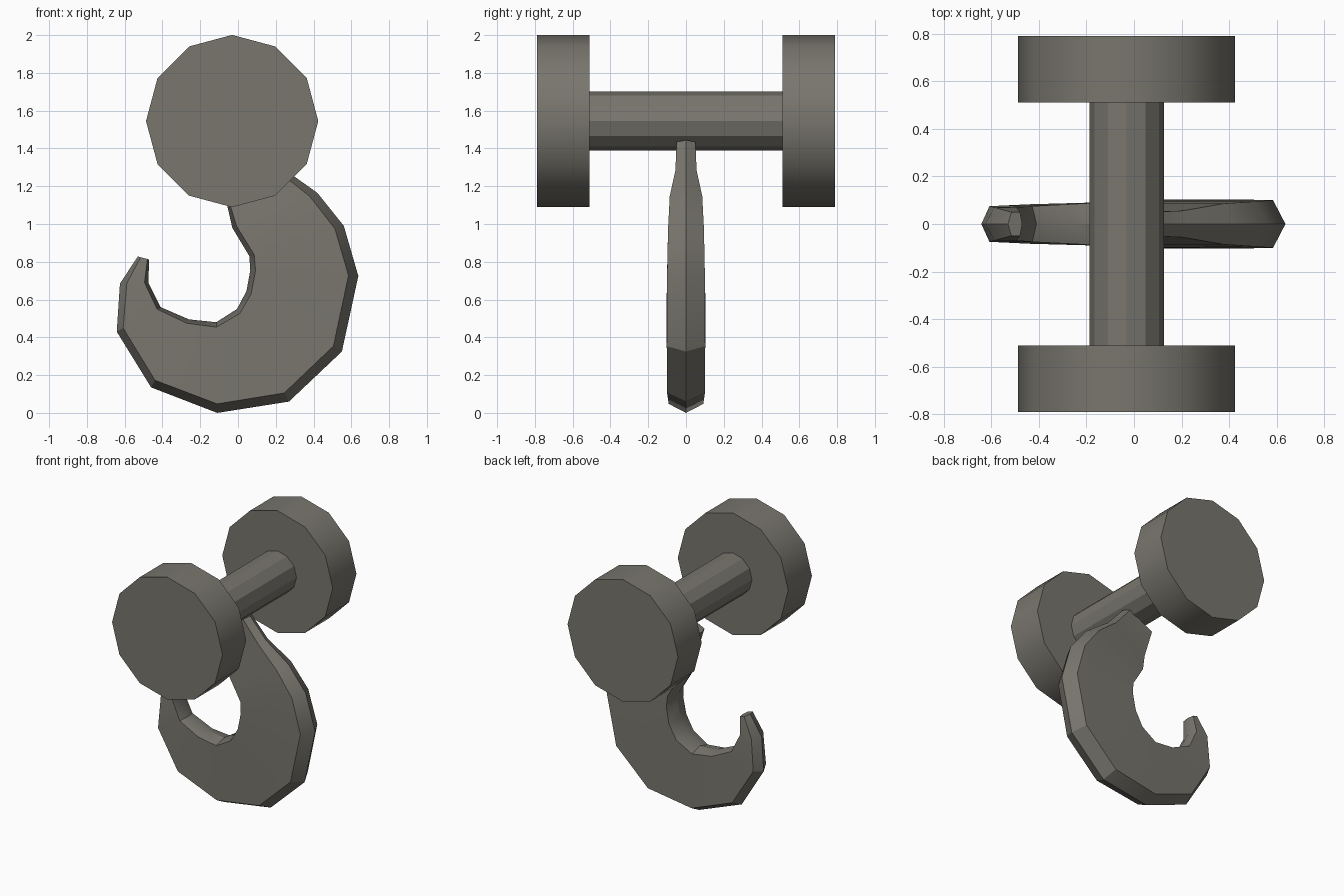
import bpy, bmesh, math
from mathutils import Vector

if "Cube" in bpy.data.objects:
    bpy.data.objects.remove(bpy.data.objects["Cube"])

metal = bpy.data.materials.new("grey_metal")
metal.diffuse_color = (0.19, 0.18, 0.155, 1)
metal.use_nodes = True
metal.node_tree.nodes["Principled BSDF"].inputs["Base Color"].default_value = metal.diffuse_color

AXIS_X, AXIS_Z = -0.031, 1.545


def finish(bm, name, smooth_angle=None):
    """Turn a bmesh into a named, coloured object."""
    bmesh.ops.recalc_face_normals(bm, faces=bm.faces)
    mesh = bpy.data.meshes.new(name)
    bm.to_mesh(mesh)
    bm.free()
    mesh.materials.append(metal)
    obj = bpy.data.objects.new(name, mesh)
    bpy.context.collection.objects.link(obj)
    if smooth_angle:
        bpy.ops.object.select_all(action='DESELECT')
        obj.select_set(True)
        bpy.context.view_layer.objects.active = obj
        bpy.ops.object.shade_smooth_by_angle(angle=math.radians(smooth_angle))
    return obj


def drum(name, radius, y0, y1, smooth_angle=None):
    """Twelve-sided cylinder along y, with corners straight up and down."""
    bm = bmesh.new()
    rings = []
    for y in (y0, y1):
        rings.append([bm.verts.new((AXIS_X + radius * math.cos(i * math.pi / 6), y,
                                    AXIS_Z + radius * math.sin(i * math.pi / 6)))
                      for i in range(12)])
    for i in range(12):
        j = (i + 1) % 12
        bm.faces.new((rings[0][i], rings[0][j], rings[1][j], rings[1][i]))
    bm.faces.new(rings[0])
    bm.faces.new(rings[1])
    return finish(bm, name, smooth_angle)


# Two wheels joined by an axle
drum("front_wheel", 0.456, -0.79, -0.51, 40)
drum("back_wheel", 0.456, 0.51, 0.79, 40)
drum("axle", 0.157, -0.52, 0.52)

# Hook stations from axle to tip: outer ridge x, z, inner ridge x, z, half thickness
stations = [
    (0.10, 1.445, -0.13, 1.33, 0.050),
    (0.23, 1.30, -0.06, 1.11, 0.056),
    (0.42, 1.165, -0.03, 0.98, 0.086),
    (0.56, 0.99, 0.06, 0.83, 0.095),
    (0.637, 0.725, 0.065, 0.755, 0.100),
    (0.55, 0.325, 0.045, 0.645, 0.102),
    (0.27, 0.06, -0.005, 0.55, 0.100),
    (-0.11, 0.00, -0.115, 0.48, 0.092),
    (-0.46, 0.135, -0.26, 0.495, 0.083),
    (-0.642, 0.43, -0.41, 0.56, 0.075),
    (-0.625, 0.685, -0.475, 0.69, 0.070),
    (-0.53, 0.828, -0.47, 0.812, 0.050),
]

# Hook: six-sided section with flat sides and a ridge along both rims
bm = bmesh.new()
rings = []
for n, (ox, oz, ix, iz, t) in enumerate(stations):
    outer, inner = Vector((ox, 0, oz)), Vector((ix, 0, iz))
    d = (inner - outer).normalized()
    tip = n == len(stations) - 1
    a = outer + d * (0.015 if tip else 0.52 * t)
    b = inner - d * (0.01 if tip else 0.28 * t)
    side = Vector((0, t, 0))
    rings.append([bm.verts.new(p) for p in
                  (outer, a - side, b - side, inner, b + side, a + side)])
for r, s in zip(rings, rings[1:]):
    for i in range(6):
        j = (i + 1) % 6
        bm.faces.new((r[i], r[j], s[j], s[i]))
bm.faces.new(rings[0])
bm.faces.new(rings[-1])
finish(bm, "hook", 30)
